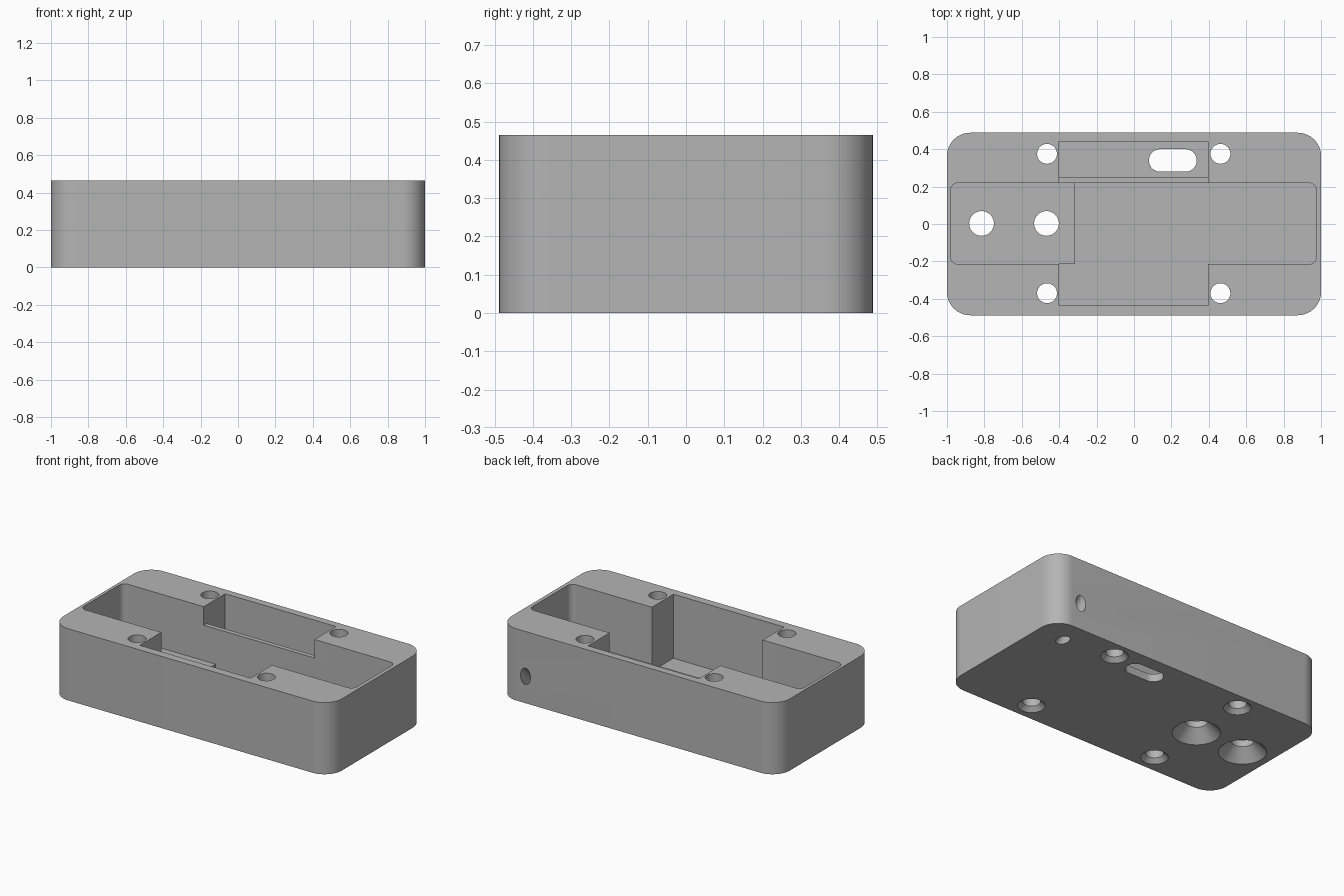
import bpy
import bmesh
from math import radians
from mathutils import Matrix

default = bpy.data.objects.get("Cube")
if default:
    bpy.data.objects.remove(default, do_unlink=True)

HEIGHT = 0.465
FLOOR = 0.05       # deep floor
SHELF = 0.115      # raised floor at one end
DIVIDER = 0.345    # top of the thin divider
OVER = HEIGHT + 0.05

grey = bpy.data.materials.new("plain_grey")
grey.use_nodes = True
colour = (0.46, 0.46, 0.46, 1)
grey.diffuse_color = colour
grey.node_tree.nodes["Principled BSDF"].inputs["Base Color"].default_value = colour


def finish(bm, name):
    bmesh.ops.recalc_face_normals(bm, faces=bm.faces)
    mesh = bpy.data.meshes.new(name)
    bm.to_mesh(mesh)
    bm.free()
    mesh.materials.append(grey)
    obj = bpy.data.objects.new(name, mesh)
    bpy.context.collection.objects.link(obj)
    return obj


def prism(name, outline, z0, z1, radius=0, rounded=lambda co: True, segments=12):
    """Extrude an outline and round the upright edges chosen by a rule."""
    bm = bmesh.new()
    base = bm.faces.new([bm.verts.new((x, y, z0)) for x, y in outline])
    top = bmesh.ops.extrude_face_region(bm, geom=[base])["geom"]
    for v in top:
        if isinstance(v, bmesh.types.BMVert):
            v.co.z = z1
    if radius:
        upright = [e for e in bm.edges
                   if abs(e.verts[0].co.z - e.verts[1].co.z) > 1e-4 and rounded(e.verts[0].co)]
        bmesh.ops.bevel(bm, geom=upright, offset=radius, segments=segments,
                        profile=0.5, affect='EDGES')
    return finish(bm, name)


def box(x0, x1, y0, y1):
    return [(x0, y0), (x1, y0), (x1, y1), (x0, y1)]


def cone(name, centre, r1, r2, depth, tilt=0):
    bm = bmesh.new()
    bmesh.ops.create_cone(bm, cap_ends=True, segments=48, radius1=r1, radius2=r2, depth=depth,
                          matrix=Matrix.Translation(centre) @ Matrix.Rotation(tilt, 4, 'X'))
    return finish(bm, name)


# Outer block with rounded corners
case = prism("enclosure_body", box(-1, 1, -0.488, 0.488), 0, HEIGHT, 0.125, segments=16)
cutters = []

# Deep compartment: wide middle plus one long arm
deep = [(-0.315, -0.215), (-0.4, -0.215), (-0.4, -0.435), (0.395, -0.435),
        (0.395, -0.215), (0.975, -0.215), (0.975, 0.22), (-0.315, 0.22)]
cutters.append(prism("deep_cutter", deep, FLOOR, OVER, 0.04, lambda co: co.x > 0.9))

# Shallow arm over the raised floor
cutters.append(prism("shelf_cutter", box(-0.98, -0.3, -0.215, 0.22), SHELF, OVER,
                     0.04, lambda co: co.x < -0.9))

# Rear pocket and the lowered divider in front of it
cutters.append(prism("pocket_cutter", box(-0.4, 0.395, 0.25, 0.44), FLOOR, OVER))
cutters.append(prism("divider_cutter", box(-0.4, 0.395, 0.2, 0.3), DIVIDER, OVER))

# Slot through the pocket floor
cutters.append(prism("slot_cutter", box(0.08, 0.335, 0.28, 0.4), -0.05, 0.1, 0.0595))

# Countersunk holes: four corner screws and two larger mounting holes
holes = [(x, y, 0.053, 0.08) for x in (-0.465, 0.462) for y in (-0.37, 0.375)]
holes += [(x, 0.003, 0.066, 0.14) for x in (-0.815, -0.468)]
for x, y, r, rim in holes:
    cutters.append(cone("hole_cutter", (x, y, HEIGHT / 2), r, r, 0.6))
    lip = 0.02
    depth = rim - r + lip
    cutters.append(cone("sink_cutter", (x, y, depth / 2 - lip), rim + lip, r, depth))

# Slanted cord hole through the lower rear edge
cutters.append(cone("cord_cutter", (0.81, 0.4, 0.08), 0.036, 0.036, 0.5, radians(-43)))

# Carve everything out of the block
bpy.ops.object.select_all(action='DESELECT')
bpy.context.view_layer.objects.active = case
case.select_set(True)
for cutter in cutters:
    mod = case.modifiers.new("cut", 'BOOLEAN')
    mod.operation = 'DIFFERENCE'
    mod.solver = 'EXACT'
    mod.object = cutter
    bpy.ops.object.modifier_apply(modifier=mod.name)
    bpy.data.objects.remove(cutter, do_unlink=True)

bpy.ops.object.shade_smooth_by_angle(angle=radians(30))
